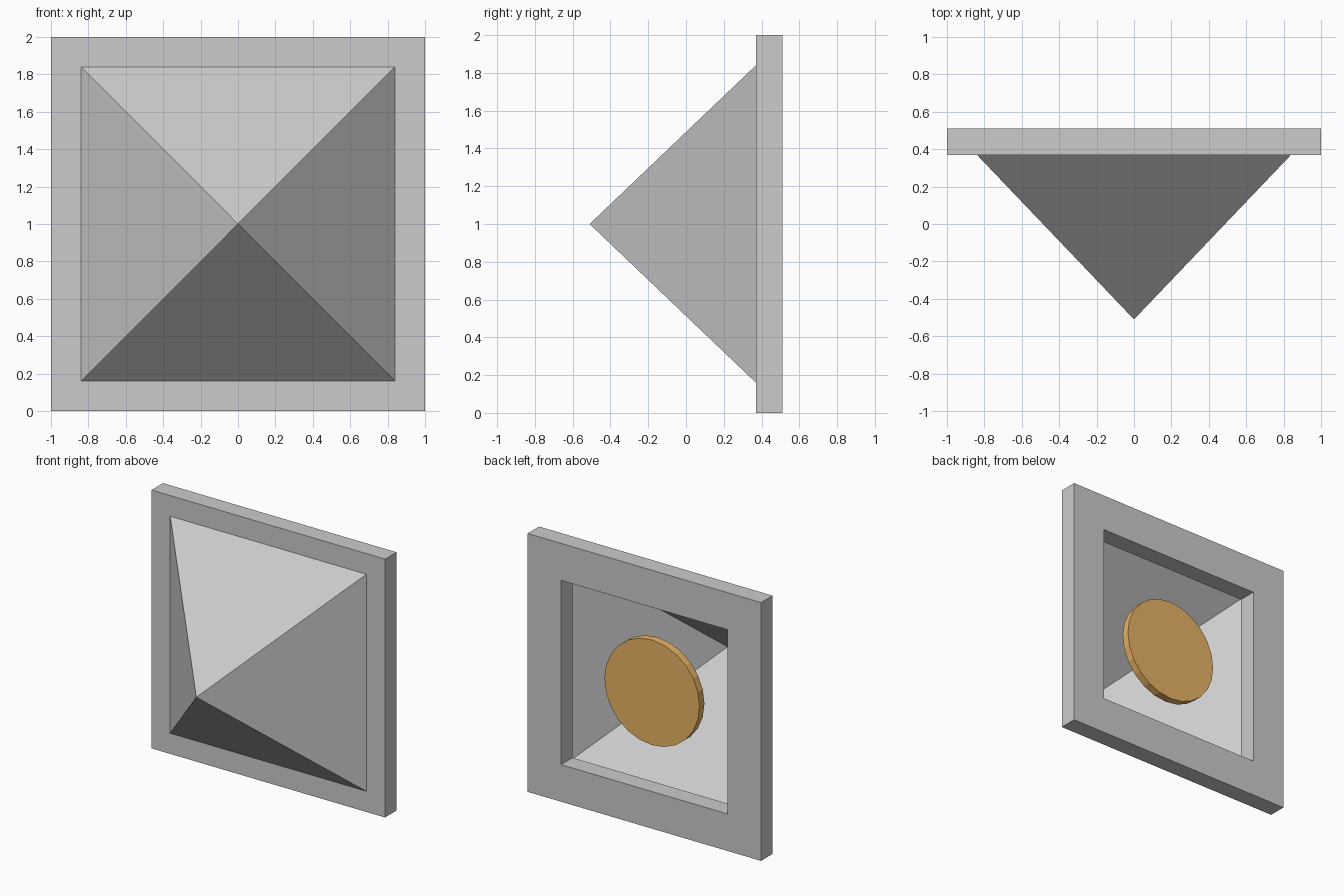
import bpy, bmesh, math

if "Cube" in bpy.data.objects:
    bpy.data.objects.remove(bpy.data.objects["Cube"])

FRONT, BACK = 0.37, 0.51      # frame depth range in y
APEX = -0.51
OUTER, INNER, BASE = 1.0, 0.713, 0.84


def square(bm, half, y):
    """Square loop of four vertices facing y, centred at z = 1."""
    return [bm.verts.new((sx * half, y, 1 + sz * half))
            for sx, sz in ((-1, -1), (1, -1), (1, 1), (-1, 1))]


def finish(name, bm):
    bmesh.ops.recalc_face_normals(bm, faces=bm.faces)
    mesh = bpy.data.meshes.new(name)
    bm.to_mesh(mesh)
    bm.free()
    obj = bpy.data.objects.new(name, mesh)
    bpy.context.collection.objects.link(obj)
    return obj


# Square frame with a square opening: four loops joined in a ring
bm = bmesh.new()
loops = [square(bm, h, y) for h, y in
         ((OUTER, FRONT), (OUTER, BACK), (INNER, BACK), (INNER, FRONT))]
for k in range(4):
    a, b = loops[k], loops[(k + 1) % 4]
    for i in range(4):
        j = (i + 1) % 4
        bm.faces.new((a[i], a[j], b[j], b[i]))
finish("frame", bm)

# Open pyramid shell on the front of the frame
bm = bmesh.new()
base = square(bm, BASE, FRONT)
tip = bm.verts.new((0, APEX, 1))
for i in range(4):
    bm.faces.new((base[i], base[(i + 1) % 4], tip))
finish("pyramid_cover", bm)

# Orange disc floating inside the opening
bpy.ops.mesh.primitive_cylinder_add(vertices=24, radius=0.407, depth=0.06,
                                    location=(0, 0.386, 1),
                                    rotation=(math.pi / 2, 0, 0))
disc = bpy.context.object
disc.name = "lamp_disc"
mat = bpy.data.materials.new("orange")
mat.diffuse_color = (0.8, 0.45, 0.13, 1)
mat.use_nodes = True
mat.node_tree.nodes["Principled BSDF"].inputs["Base Color"].default_value = mat.diffuse_color
disc.data.materials.append(mat)
